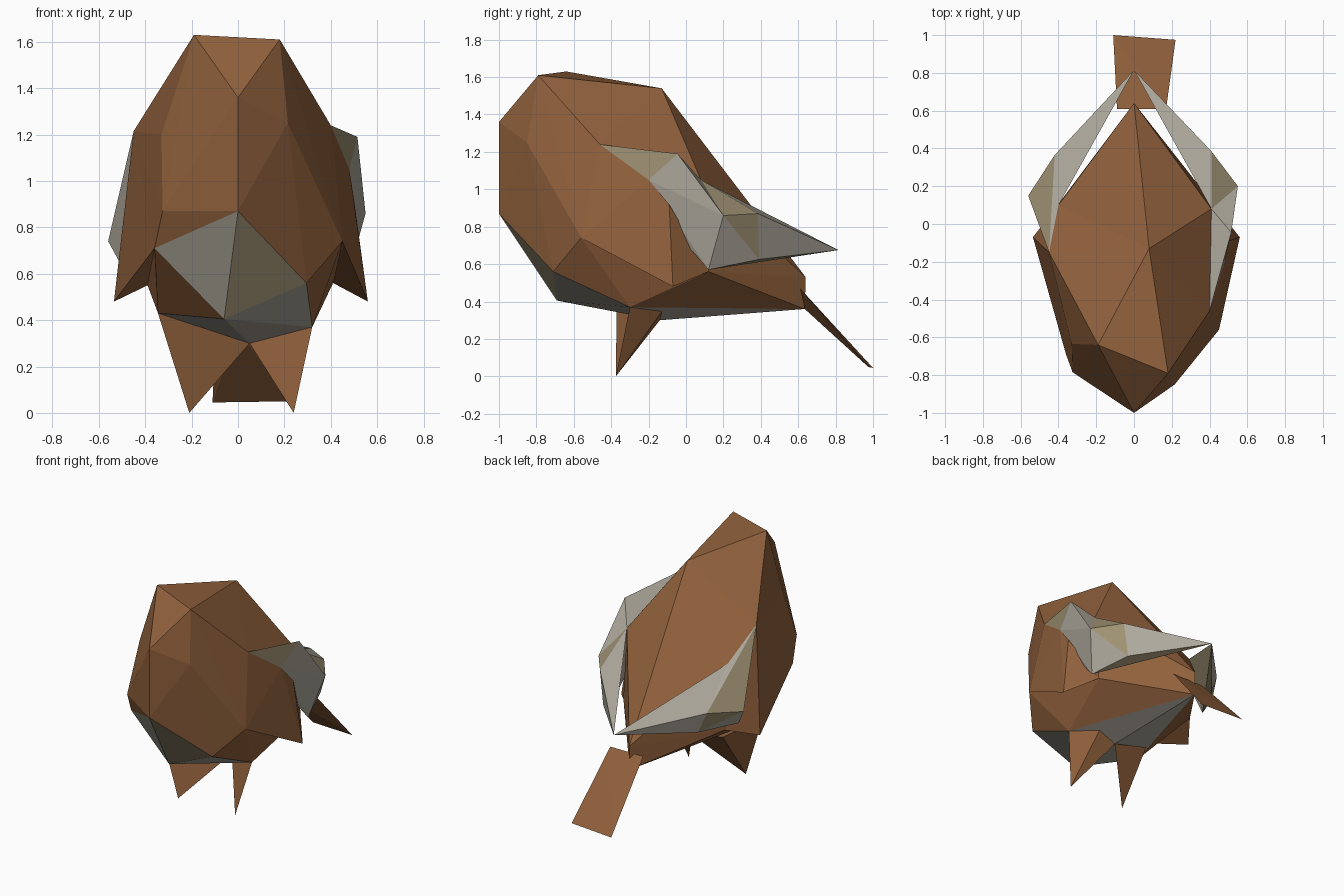
import bpy, bmesh

if "Cube" in bpy.data.objects:
    bpy.data.objects.remove(bpy.data.objects["Cube"])

def material(name, rgb):
    m = bpy.data.materials.new(name)
    m.diffuse_color = (*rgb, 1)
    m.use_nodes = True
    m.node_tree.nodes["Principled BSDF"].inputs["Base Color"].default_value = m.diffuse_color
    return m

brown = material("brown", (0.28, 0.118, 0.045))
grey = material("grey", (0.42, 0.39, 0.33))
beige = material("beige", (0.34, 0.28, 0.17))

def finish(name, bm, mats):
    bmesh.ops.recalc_face_normals(bm, faces=bm.faces)
    me = bpy.data.meshes.new(name)
    bm.to_mesh(me)
    bm.free()
    for m in mats:
        me.materials.append(m)
    ob = bpy.data.objects.new(name, me)
    bpy.context.collection.objects.link(ob)
    return ob

def hull(name, pts, mats, pick=None):
    """Faceted solid around labelled points; pick chooses a face's material."""
    bm = bmesh.new()
    label = {bm.verts.new(p): k for k, p in pts.items()}
    out = bmesh.ops.convex_hull(bm, input=bm.verts[:])
    junk = {v for v in out["geom_interior"] + out["geom_unused"]
            if isinstance(v, bmesh.types.BMVert)}
    picks = [(f, {label[v] for v in f.verts}) for f in bm.faces]
    for f, names in picks:
        f.material_index = pick(names) if pick else 0
    bmesh.ops.delete(bm, geom=[v for v in junk if v.is_valid and not v.link_faces],
                     context='VERTS')
    return finish(name, bm, mats)

# Key points shared between parts
shoulder_r, side_r = (0.40, -0.46, 1.24), (0.41, 0.08, 1.05)
shoulder_l, side_l = (-0.45, -0.15, 1.215), (-0.40, 0.10, 1.02)
cheek_r, cheek_l = (0.45, -0.56, 0.74), (-0.36, -0.69, 0.71)
hip_r, hip_l = (0.41, 0.12, 0.56), (-0.39, 0.12, 0.55)
leg_r, leg_l, crotch = (0.32, -0.30, 0.37), (-0.345, -0.37, 0.43), (0.05, -0.14, 0.30)
crest_l = (-0.33, -0.635, 1.20)
rump, vent = (0, 0.64, 0.53), (0, 0.635, 0.36)
wing_tip = (0.0, 0.815, 0.675)

# Body with grey belly
body = dict(
    top_l=(-0.19, -0.64, 1.63), top_r=(0.18, -0.79, 1.61), nose=(0, -1, 1.36),
    chin=(0, -1, 0.87), back=(0.08, -0.13, 1.54), front_r=(0.215, -0.85, 1.25),
    jaw_r=(0.295, -0.71, 0.56), belly=(-0.06, -0.69, 0.405),
    front_l=(-0.325, -0.785, 0.87), crest_l=crest_l, shoulder_r=shoulder_r,
    shoulder_l=shoulder_l, side_r=side_r, side_l=side_l, cheek_r=cheek_r,
    cheek_l=cheek_l, hip_r=hip_r, hip_l=hip_l, leg_r=leg_r, leg_l=leg_l,
    crotch=crotch, rump=rump, vent=vent)

def belly_colour(names):
    if not names & {"belly", "crotch"} or {"cheek_l", "leg_l"} <= names:
        return 0
    return 2 if "jaw_r" in names and "chin" in names else 1

hull("body", body, [brown, grey, beige], belly_colour)

# Brown flaps under the wings
def solid(name, pts, mats, pick=None):
    return hull(name, dict(enumerate(pts)), mats, pick)

elbow_r = (0.48, -0.20, 1.05)
solid("flap_right", [shoulder_r, elbow_r, (0.50, -0.09, 0.92), (0.56, -0.07, 0.48),
                     cheek_r, hip_r], [brown])
solid("flap_left", [crest_l, shoulder_l, (-0.535, -0.07, 0.48), cheek_l, hip_l], [brown])

# Grey folded wings, meeting in a point behind
def two_tone(names):
    return 1 if sum(names) % 3 == 0 else 0

knuckle_r, rear_r, low_r = (0.55, 0.20, 0.86), (0.41, 0.385, 0.87), (0.47, 0.12, 0.57)
solid("wing_right_front", [shoulder_r, (0.515, -0.045, 1.19), elbow_r, side_r,
                           knuckle_r, low_r], [grey, beige], two_tone)
solid("wing_right_back", [side_r, knuckle_r, rear_r, (0.38, 0.39, 0.625),
                          low_r, wing_tip], [grey, beige], two_tone)
knuckle_l, rear_l, low_l = (-0.56, 0.15, 0.74), (-0.42, 0.365, 0.77), (-0.50, 0.12, 0.63)
solid("wing_left_front", [shoulder_l, knuckle_l, rear_l, side_l, low_l],
      [grey, beige], two_tone)
solid("wing_left_back", [side_l, knuckle_l, rear_l, (-0.36, 0.38, 0.625),
                         low_l, wing_tip], [grey, beige], two_tone)

# Feet: thin pointed wedges
for name, leg, toe in (("foot_right", leg_r, (0.24, -0.375, 0.0)),
                       ("foot_left", leg_l, (-0.21, -0.375, 0.0))):
    inner = (leg[0] * 0.6, -0.12, 0.36)
    solid(name, [leg, crotch, inner, toe], [brown])

# Tail: flat wedge sloping down behind
solid("tail", [(-0.09, 0.61, 0.47), (0.17, 0.61, 0.47), vent,
               (-0.11, 1.0, 0.045), (0.22, 0.975, 0.05)], [brown])
